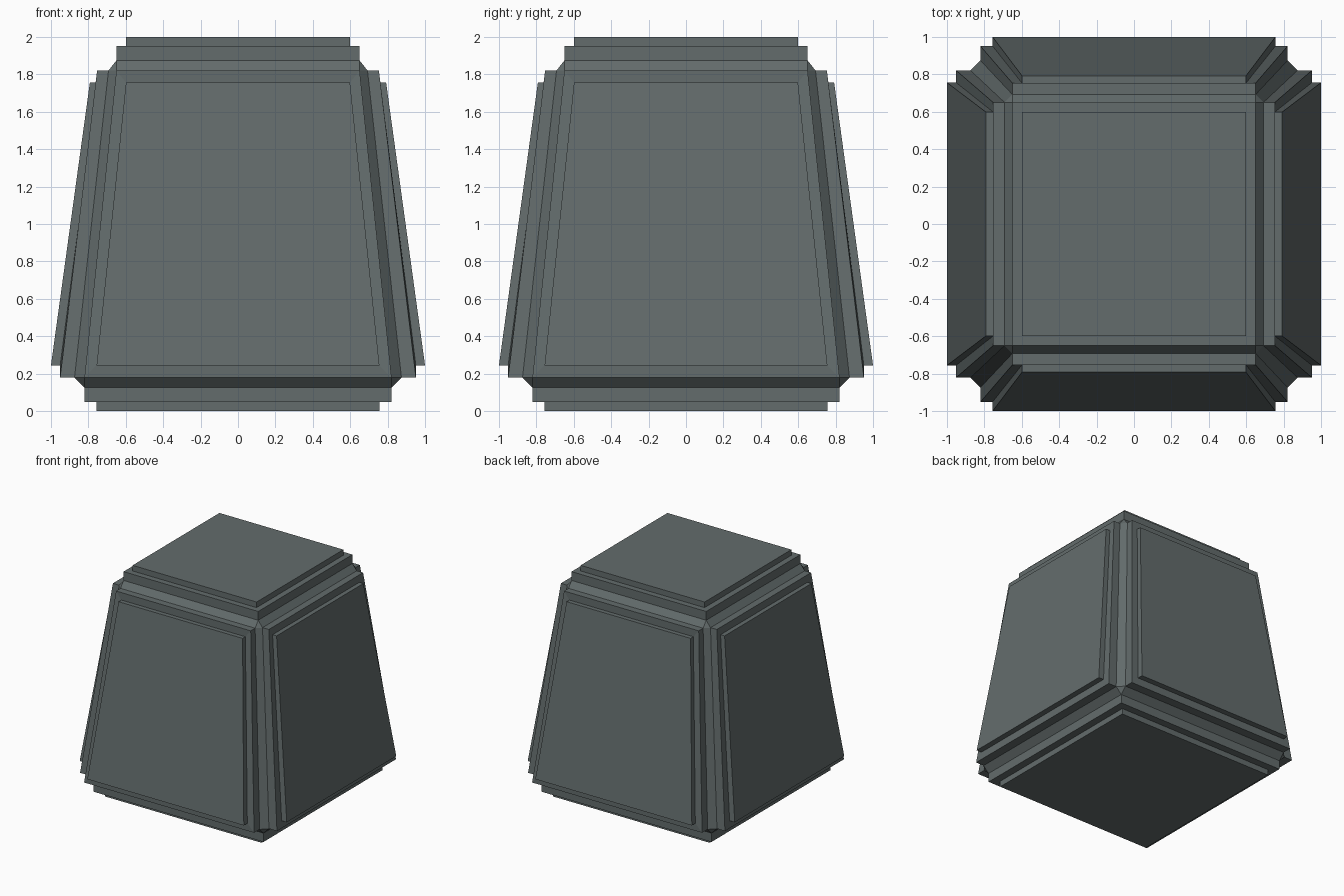
import bpy, bmesh

if "Cube" in bpy.data.objects:
    bpy.data.objects.remove(bpy.data.objects["Cube"])

BODY, BEVEL = 0.874, 0.053       # half size of core cube, edge chamfer
STEP, PLATE = 0.951, 1.0         # heights of the two raised tiers
INSET = 0.065                    # border between the tiers
TAPER = 0.792                    # scale of the upper half

mat = bpy.data.materials.new("slate_grey")
mat.diffuse_color = (0.125, 0.150, 0.150, 1)
mat.use_nodes = True
mat.node_tree.nodes["Principled BSDF"].inputs["Base Color"].default_value = mat.diffuse_color

# Chamfered core cube
bm = bmesh.new()
bmesh.ops.create_cube(bm, size=2 * BODY)
bmesh.ops.bevel(bm, geom=bm.edges[:], offset=BEVEL, segments=1,
                affect='EDGES', clamp_overlap=True)
bm.normal_update()


def raise_face(face, height):
    """Extrude a face straight out along its normal."""
    n = face.normal.copy()
    new = bmesh.ops.extrude_discrete_faces(bm, faces=[face])["faces"][0]
    bmesh.ops.translate(bm, verts=new.verts[:], vec=n * height)
    bm.normal_update()
    return new


# Two stepped plates on each of the six sides
sides = [f for f in bm.faces if max(abs(c) for c in f.normal) > 0.99]
for f in sides:
    f = raise_face(f, STEP - BODY)
    bmesh.ops.inset_individual(bm, faces=[f], thickness=INSET, use_even_offset=True)
    raise_face(f, PLATE - STEP)

# Narrow the upper half and stand it on the ground
for v in bm.verts:
    if v.co.z > 0:
        v.co.x *= TAPER
        v.co.y *= TAPER
    v.co.z += 1
bmesh.ops.recalc_face_normals(bm, faces=bm.faces[:])

me = bpy.data.meshes.new("tapered_panel_block")
bm.to_mesh(me)
bm.free()
me.materials.append(mat)
ob = bpy.data.objects.new("tapered_panel_block", me)
bpy.context.collection.objects.link(ob)
